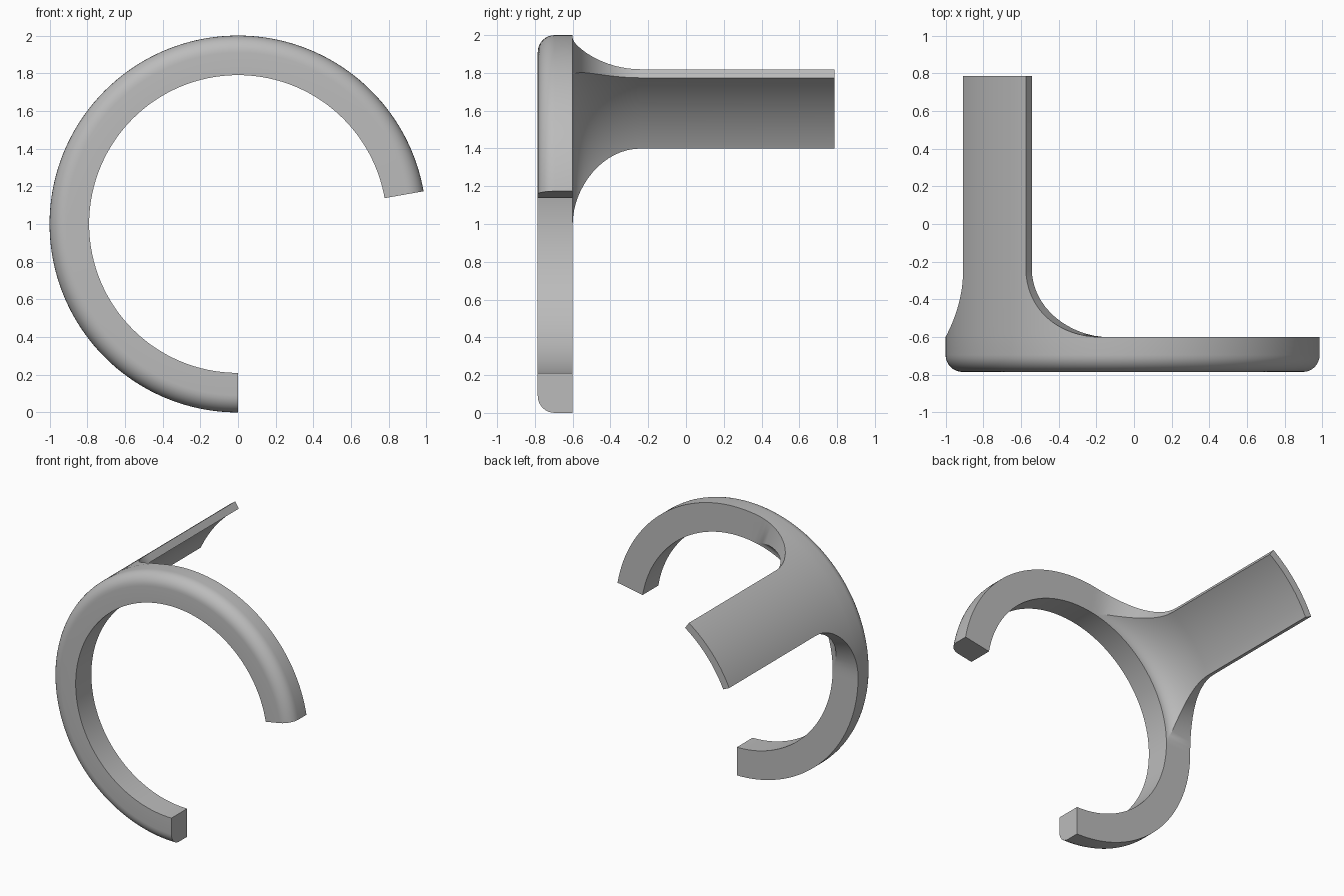
import bpy, bmesh
from math import sin, cos, pi, radians

if "Cube" in bpy.data.objects:
    bpy.data.objects.remove(bpy.data.objects["Cube"], do_unlink=True)

OUTER, INNER, ARM_INNER = 1.0, 0.79, 0.945
FRONT, BACK, ARM_END = -0.785, -0.6, 0.785
FILLET_Y, ROUND = -0.24, 0.09
START, END, MID, STEP = 10, 270, 140, 2
ARM_HALF, ROOT_HALF = 15, 40


def point(bm, radius, degrees, y):
    a = radians(degrees)
    return bm.verts.new((radius * cos(a), y, 1 + radius * sin(a)))


bm = bmesh.new()

# Ring: swept profile with a rounded outer front edge
profile = [(OUTER, BACK), (INNER, BACK), (INNER, FRONT)]
for i in range(9):
    a = pi / 2 * i / 8
    profile.append((OUTER - ROUND + ROUND * sin(a), FRONT + ROUND - ROUND * cos(a)))
angles = range(START, END + STEP, STEP)
sections = [[point(bm, r, d, y) for r, y in profile] for d in angles]
n = len(profile)
for d, a, b in zip(angles, sections, sections[1:]):
    for i in range(n):
        # leave the back open where the arm grows out of it
        if i == 0 and abs(d + STEP / 2 - MID) < ROOT_HALF:
            continue
        j = (i + 1) % n
        bm.faces.new((a[i], a[j], b[j], b[i]))
bm.faces.new(sections[0])
bm.faces.new(sections[-1])

# Arm: curved plate flaring into the ring, given as (y, half angle, inner radius)
stations = []
for i in range(16, -1, -1):
    a = pi / 2 * i / 16
    flare = 1 - cos(a)
    stations.append((FILLET_Y + (BACK - FILLET_Y) * sin(a),
                     ARM_HALF + (ROOT_HALF - ARM_HALF) * flare,
                     ARM_INNER + (INNER - ARM_INNER) * flare))
stations.append((ARM_END, ARM_HALF, ARM_INNER))
columns = 2 * ROOT_HALF // STEP
loops = []
for y, half, inner in stations:
    spread = [MID - half + 2 * half * c / columns for c in range(columns + 1)]
    loops.append([point(bm, OUTER, d, y) for d in spread]
                 + [point(bm, inner, d, y) for d in reversed(spread)])
for a, b in zip(loops, loops[1:]):
    for i in range(len(a)):
        j = (i + 1) % len(a)
        bm.faces.new((a[i], a[j], b[j], b[i]))
bm.faces.new(loops[-1])

# Weld the arm to the ring
bmesh.ops.remove_doubles(bm, verts=bm.verts, dist=0.0005)
bmesh.ops.recalc_face_normals(bm, faces=bm.faces)
mesh = bpy.data.meshes.new("open_ring_with_arm")
bm.to_mesh(mesh)
bm.free()
ring = bpy.data.objects.new("open_ring_with_arm", mesh)
bpy.context.collection.objects.link(ring)

# Plain grey material
grey = bpy.data.materials.new("light_grey")
grey.use_nodes = True
colour = (0.5, 0.5, 0.5, 1)
grey.diffuse_color = colour
grey.node_tree.nodes["Principled BSDF"].inputs["Base Color"].default_value = colour
mesh.materials.append(grey)

# Smooth curves with crisp edges
bpy.ops.object.select_all(action="DESELECT")
ring.select_set(True)
bpy.context.view_layer.objects.active = ring
bpy.ops.object.shade_smooth_by_angle(angle=radians(30))
